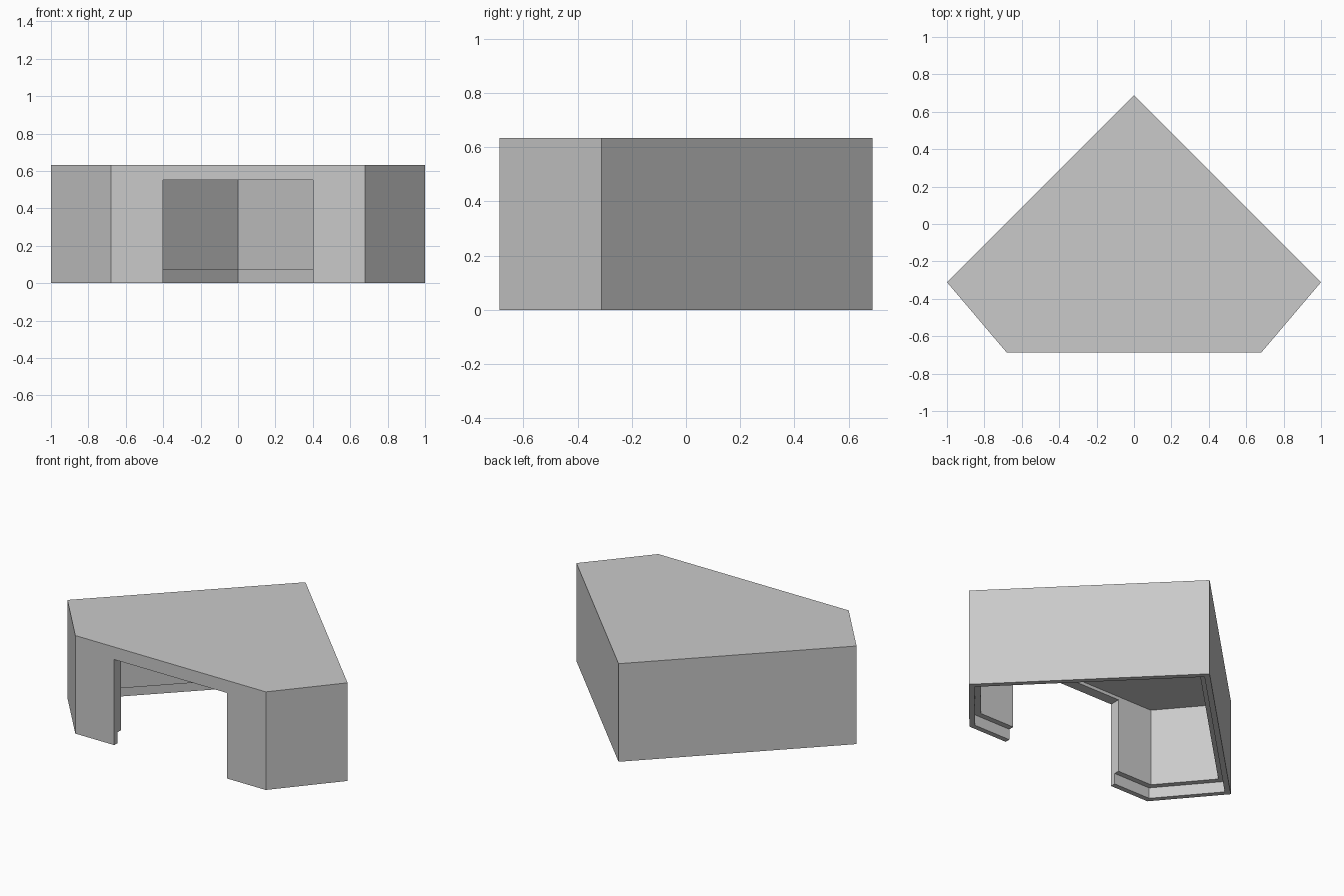
import bpy
import bmesh
from mathutils import Vector

cube = bpy.data.objects.get("Cube")
if cube:
    bpy.data.objects.remove(cube, do_unlink=True)

HEIGHT, CEILING, LEDGE = 0.633, 0.573, 0.07
DOOR_HALF, DOOR_TOP = 0.402, 0.552
WALL, LIP = 0.068, 0.033

# Five-sided floor plan, counter-clockwise from above
PLAN = [Vector(p) for p in
        [(-0.68, -0.688), (0.68, -0.688), (1, -0.311), (0, 0.688), (-1, -0.311)]]

grey = bpy.data.materials.new("light grey")
grey.use_nodes = True
colour = (0.59, 0.59, 0.59, 1)
grey.diffuse_color = colour
grey.node_tree.nodes["Principled BSDF"].inputs["Base Color"].default_value = colour


def inset(points, distance):
    """Move every side of a convex outline inwards by the same distance."""
    result = []
    for i, point in enumerate(points):
        before = (point - points[i - 1]).normalized()
        after = (points[(i + 1) % len(points)] - point).normalized()
        n1 = Vector((-before.y, before.x))
        n2 = Vector((-after.y, after.x))
        result.append(point + (n1 + n2) * distance / (1 + n1.dot(n2)))
    return result


def prism(name, points, bottom, top):
    bm = bmesh.new()
    base = bm.faces.new([bm.verts.new((p.x, p.y, bottom)) for p in points])
    grown = bmesh.ops.extrude_face_region(bm, geom=[base])["geom"]
    bmesh.ops.translate(bm, vec=(0, 0, top - bottom),
                        verts=[g for g in grown if isinstance(g, bmesh.types.BMVert)])
    bmesh.ops.recalc_face_normals(bm, faces=bm.faces)
    mesh = bpy.data.meshes.new(name)
    bm.to_mesh(mesh)
    bm.free()
    mesh.materials.append(grey)
    obj = bpy.data.objects.new(name, mesh)
    bpy.context.collection.objects.link(obj)
    return obj


def cut(target, cutter):
    cutter.hide_render = True
    mod = target.modifiers.new(cutter.name, "BOOLEAN")
    mod.operation = "DIFFERENCE"
    mod.solver = "EXACT"
    mod.object = cutter
    bpy.context.view_layer.objects.active = target
    bpy.ops.object.modifier_apply(modifier=mod.name)
    bpy.data.objects.remove(cutter, do_unlink=True)


# Hollow shell, open underneath, with a thinner lip round the bottom
shell = prism("shell", PLAN, 0, HEIGHT)
cut(shell, prism("room_cutter", inset(PLAN, WALL), -0.1, CEILING))
cut(shell, prism("lip_cutter", inset(PLAN, LIP), -0.2, LEDGE))

# Doorway through the front wall
doorway = [Vector((x * DOOR_HALF, y)) for x, y in [(-1, -0.9), (1, -0.9), (1, -0.5), (-1, -0.5)]]
cut(shell, prism("doorway_cutter", doorway, -0.3, DOOR_TOP))
